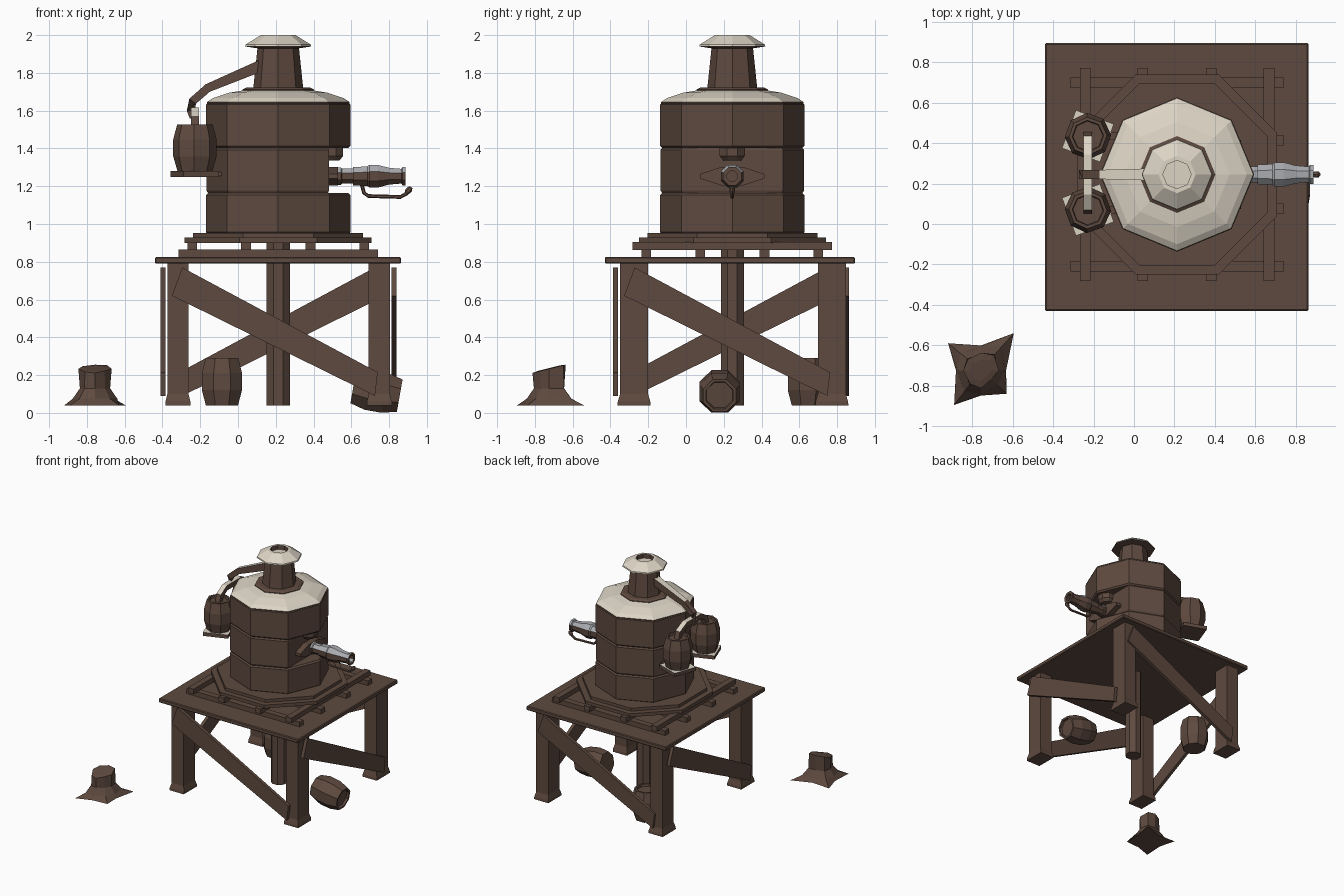
import bpy, bmesh, math
from mathutils import Vector, Matrix

if "Cube" in bpy.data.objects:
    bpy.data.objects.remove(bpy.data.objects["Cube"])


def material(name, col):
    m = bpy.data.materials.new(name)
    m.diffuse_color = (*col, 1)
    m.use_nodes = True
    m.node_tree.nodes["Principled BSDF"].inputs["Base Color"].default_value = m.diffuse_color
    return m


WOOD = material("brown wood", (0.112, 0.068, 0.050))
SNOW = material("cream snow", (0.72, 0.66, 0.56))
STEEL = material("grey frost", (0.40, 0.41, 0.43))
CX, CY = 0.213, 0.245          # tower axis


def finish(name, bm, top=None, limit=0.5, bevel=0):
    """Make an object; faces pointing up more than limit get the top material."""
    bmesh.ops.recalc_face_normals(bm, faces=bm.faces)
    bm.normal_update()
    me = bpy.data.meshes.new(name)
    me.materials.append(WOOD)
    if top:
        me.materials.append(top)
        for f in bm.faces:
            f.material_index = int(f.normal.z > limit)
    bm.to_mesh(me)
    bm.free()
    ob = bpy.data.objects.new(name, me)
    bpy.context.collection.objects.link(ob)
    if bevel:
        b = ob.modifiers.new("edge", 'BEVEL')
        b.width, b.segments = bevel, 1
    return ob


def skin(bm, rings):
    """Join vertex rings into a closed solid."""
    vs = [[bm.verts.new(p) for p in r] for r in rings]
    n = len(vs[0])
    for a, b in zip(vs, vs[1:]):
        for i in range(n):
            j = (i + 1) % n
            bm.faces.new((a[i], a[j], b[j], b[i]))
    bm.faces.new(vs[0][::-1])
    bm.faces.new(vs[-1])


def lathe(name, profile, mat, n=8, phase=0.0, **kw):
    bm = bmesh.new()
    skin(bm, [[mat @ Vector((r * math.cos(phase + math.tau * i / n),
                             r * math.sin(phase + math.tau * i / n), z))
               for i in range(n)] for r, z in profile])
    return finish(name, bm, **kw)


def box(name, lo, hi, rot=0.0, **kw):
    lo, hi = Vector(lo), Vector(hi)
    bm = bmesh.new()
    c = (lo + hi) / 2
    bmesh.ops.create_cube(bm, size=1, matrix=Matrix.Translation(c) @ Matrix.Rotation(rot, 4, 'Z')
                          @ Matrix.Diagonal((*(hi - lo), 1)))
    return finish(name, bm, **kw)


def tube(name, pts, radii, n=4, **kw):
    """Sweep an n-sided section along a planar or straight path."""
    pts = [Vector(p) for p in pts]
    rings = []
    for i, p in enumerate(pts):
        t = (pts[min(i + 1, len(pts) - 1)] - pts[max(i - 1, 0)]).normalized()
        side = Vector((0, 0, 1)).cross(t)
        side = side.normalized() if side.length > 0.05 else Vector((0, 1, 0))
        up = t.cross(side)
        rings.append([p + radii[i] * (math.cos(a) * side + math.sin(a) * up)
                      for a in [math.pi / n + math.tau * k / n for k in range(n)]])
    bm = bmesh.new()
    skin(bm, rings)
    return finish(name, bm, **kw)


def at(x, y, z):
    return Matrix.Translation((x, y, z))


AXIS = at(CX, CY, 0)
OCT = math.pi / 8

# stand: table, legs, centre post
box("table_top", (-0.44, -0.43, 0.79), (0.863, 0.895, 0.825), bevel=0.006)
for x in (-0.318, 0.748):
    for y in (-0.275, 0.772):
        bm = bmesh.new()
        skin(bm, [[(x + sx * w, y + sy * d, z) for sx, sy in ((-1, -1), (1, -1), (1, 1), (-1, 1))]
                  for w, d, z in ((0.066, 0.088, 0.04), (0.066, 0.086, 0.06),
                                  (0.056, 0.074, 0.10), (0.056, 0.074, 0.795))])
        finish("table_leg", bm)
lathe("centre_post", [(0.066, 0.04), (0.066, 0.94)], AXIS, phase=OCT)

# diagonal braces, one on each side of the stand
for k in range(4):
    m = at(0.215, 0.238, 0) @ Matrix.Rotation(k * math.pi / 2, 4, 'Z')
    bm = bmesh.new()
    outline = [(-0.51, 0.77), (-0.565, 0.62), (0.51, 0.09), (0.525, 0.215)]
    skin(bm, [[m @ Vector((x, y, z)) for x, z in outline] for y in (-0.625, -0.598)])
    finish("diagonal_brace", bm)

# turntable: crossed beams and two octagon rings
for d in (-0.455, -0.17, 0.17, 0.455):
    box("cross_beam_x", (CX - 0.527, CY + d - 0.026, 0.825), (CX + 0.527, CY + d + 0.026, 0.865))
    box("cross_beam_y", (CX + d - 0.026, CY - 0.527, 0.863), (CX + d + 0.026, CY + 0.527, 0.905))
K = 1 / math.cos(OCT)
lathe("turntable_lower", [(0.495 * K, 0.90), (0.495 * K, 0.928)], AXIS, phase=OCT)
lathe("turntable_upper", [(0.45 * K, 0.926), (0.45 * K, 0.953)], AXIS, phase=OCT)

# drum: three octagonal bands, the middle one cut flat behind the gun
R = 0.382
for name, z0, z1 in (("drum_lower", 0.945, 1.165), ("drum_upper", 1.402, 1.645)):
    lathe(name, [(R - 0.012, z0), (R, z0 + 0.012), (R, z1 - 0.012), (R - 0.012, z1)], AXIS)
bm = bmesh.new()
skin(bm, [[(CX + r * math.cos(i * math.pi / 4), CY + r * math.sin(i * math.pi / 4), z)
           for i in range(1, 8)]
          for r, z in ((R - 0.012, 1.16), (R - 0.002, 1.178), (R - 0.002, 1.392), (R - 0.012, 1.405))])
finish("drum_middle", bm)

# roof, collar, chimney and chimney cap
lathe("roof", [(0.375, 1.635), (0.378, 1.645), (0.345, 1.667), (0.26, 1.695), (0.17, 1.71)],
      AXIS, top=SNOW, limit=0.2)
lathe("roof_collar", [(0.19, 1.69), (0.19, 1.712), (0.17, 1.722), (0.11, 1.722)], AXIS)
lathe("chimney", [(0.133, 1.71), (0.108, 1.95)], AXIS)
lathe("chimney_cap", [(0.11, 1.93), (0.175, 1.94), (0.172, 1.95), (0.092, 2.0), (0.07, 2.0),
                      (0.07, 1.965)], AXIS, top=SNOW, limit=0.2)


# barrels
def barrel(name, m):
    lathe(name, [(0.092, 0), (0.115, 0.08), (0.115, 0.17), (0.094, 0.25), (0.078, 0.25),
                 (0.074, 0.232)], m, phase=OCT)


barrel("standing_barrel", at(-0.085, 0.645, 0.04))
barrel("lying_barrel", at(0.61, 0.178, 0.135) @ Matrix.Rotation(math.radians(100), 4, 'Y'))
for y, rot in ((0.435, -0.35), (0.07, 0.35)):
    barrel("hanging_barrel", at(-0.228, y, 1.278) @ Matrix.Rotation(rot, 4, 'Z'))
    box("barrel_shelf", (-0.328, y - 0.1, 1.25), (-0.128, y + 0.1, 1.28), rot=rot, top=SNOW)
    # bracket tying each shelf to the drum
    box("shelf_bracket", (-0.2, y - 0.02, 1.255), (-0.06, y + 0.02, 1.275))

# feed pipes from the chimney to the hanging barrels
tube("feed_pipe", [(0.13, CY, 1.84), (0.09, CY, 1.825), (-0.16, CY, 1.72), (-0.24, CY, 1.65),
                   (-0.25, CY, 1.60), (-0.235, CY, 1.565)],
     [0.045, 0.042, 0.032, 0.031, 0.03, 0.03], top=SNOW, limit=0.75)
tube("cross_pipe", [(-0.228, 0.07, 1.50), (-0.228, 0.085, 1.555), (-0.228, 0.15, 1.595),
                    (-0.228, 0.34, 1.595), (-0.228, 0.42, 1.555), (-0.228, 0.435, 1.50)],
     [0.03] * 6, top=SNOW, limit=0.4)

# gun: wing mount, hanging pivot, barrel and crank
bm = bmesh.new()
skin(bm, [[(x, CY + y, 1.253 + z) for y, z in
           ((-0.17, -0.012), (-0.06, -0.048), (0.06, -0.048), (0.17, -0.012),
            (0.17, 0.012), (0.06, 0.048), (-0.06, 0.048), (-0.17, 0.012))] for x in (0.46, 0.53)])
finish("gun_mount", bm)
lathe("gun_pivot", [(0.05, 1.335), (0.072, 1.36), (0.072, 1.41)], at(0.49, CY, 0), phase=OCT)
GUN = at(0, CY, 1.253) @ Matrix.Rotation(math.pi / 2, 4, 'Y')
lathe("gun_breech", [(0.05, 0.50), (0.05, 0.545), (0.043, 0.55), (0.043, 0.62)],
      GUN, phase=OCT, top=STEEL, limit=0.3)
lathe("gun_barrel", [(0.052, 0.61), (0.056, 0.685), (0.065, 0.695), (0.065, 0.74), (0.048, 0.80),
                     (0.042, 0.865), (0.052, 0.87), (0.052, 0.888), (0.03, 0.888), (0.03, 0.85)],
      GUN, phase=OCT, top=STEEL, limit=0.3)
tube("crank_rod", [(0.655, CY, 1.21), (0.667, CY, 1.165), (0.69, CY, 1.148), (0.86, CY, 1.143),
                   (0.89, CY, 1.16), (0.915, CY, 1.185)], [0.01] * 6, n=6)
lathe("crank_knob", [(0.008, -0.022), (0.016, -0.008), (0.016, 0.008), (0.008, 0.022)],
      at(0.903, CY, 1.178) @ Matrix.Rotation(0.7, 4, 'Y'), n=6)

# tree stump with four spreading roots and a slanted top
bm = bmesh.new()
roots = [(-0.595, -0.54), (-0.92, -0.59), (-0.89, -0.895), (-0.63, -0.84)]
rings = []
for z, spread, trunk in ((0.04, 1.0, 0.105), (0.075, 0.62, 0.10), (0.13, 0.42, 0.08),
                         (0.232, 0.40, 0.088), (0.236, 0.24, 0.055)):
    ring = []
    for i, (x, y) in enumerate(roots):
        ang = math.radians(45 + 90 * i)
        ring.append(Vector((-0.757 + (x + 0.757) * spread, -0.722 + (y + 0.722) * spread, z)))
        wide = trunk * (1.18 if z < 0.1 else 1.0)
        ring.append(Vector((-0.757 + wide * math.cos(ang + math.pi / 4),
                            -0.725 + wide * math.sin(ang + math.pi / 4), z)))
    for p in ring:
        if z > 0.2:
            p.z += (p.y + 0.73) * 0.25
    rings.append(ring)
skin(bm, rings)
finish("tree_stump", bm)
